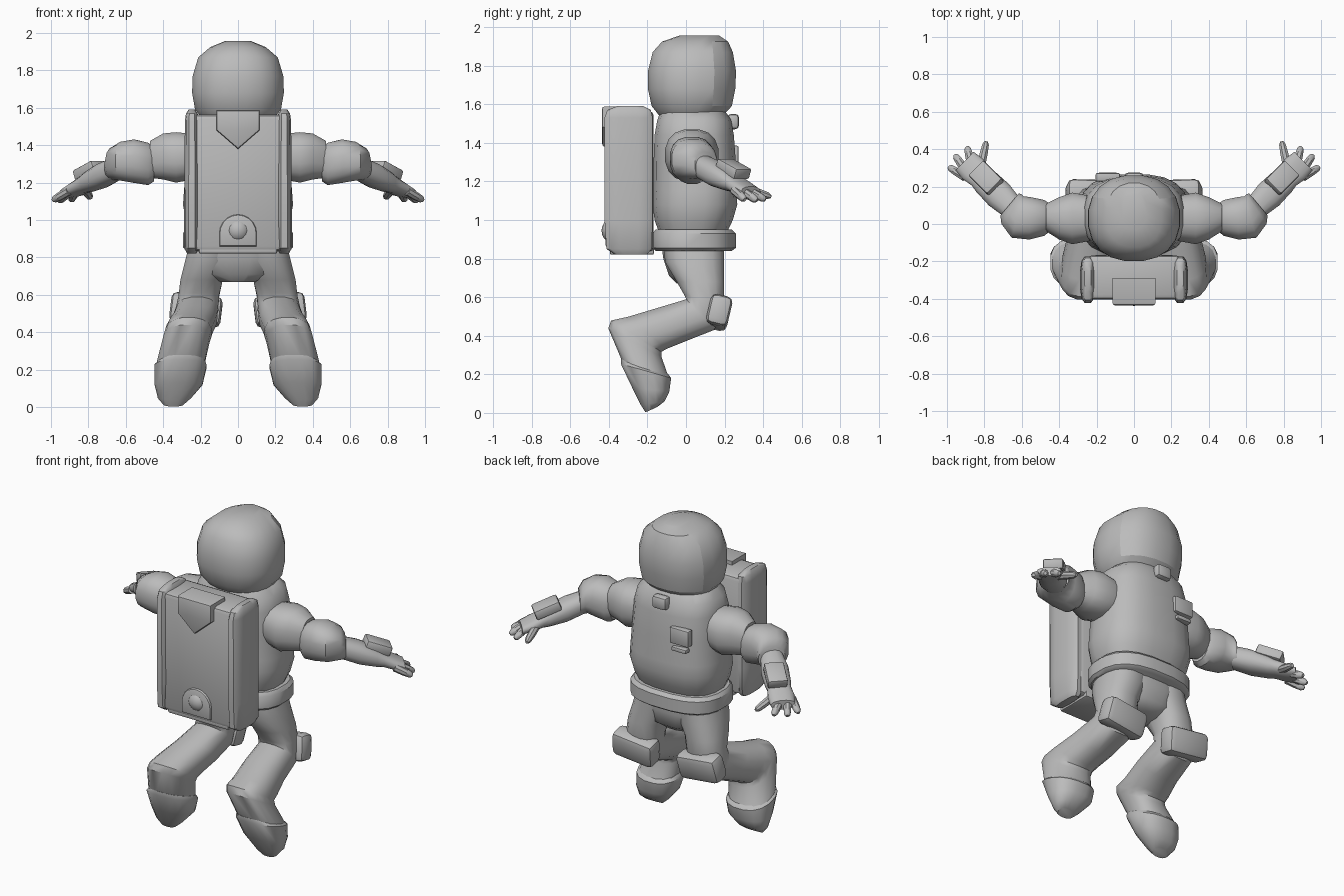
import bpy, bmesh, math
from mathutils import Vector, Matrix

if "Cube" in bpy.data.objects:
    bpy.data.objects.remove(bpy.data.objects["Cube"], do_unlink=True)

grey = bpy.data.materials.new("suit_grey")
grey.use_nodes = True
grey.diffuse_color = (0.5, 0.5, 0.5, 1)
grey.node_tree.nodes["Principled BSDF"].inputs["Base Color"].default_value = (0.5, 0.5, 0.5, 1)

X, Z = Vector((1, 0, 0)), Vector((0, 0, 1))


def finish(name, bm, mirror=False, angle=40):
    bmesh.ops.recalc_face_normals(bm, faces=bm.faces)
    mesh = bpy.data.meshes.new(name)
    bm.to_mesh(mesh)
    bm.free()
    mesh.materials.append(grey)
    ob = bpy.data.objects.new(name, mesh)
    bpy.context.collection.objects.link(ob)
    bpy.ops.object.select_all(action='DESELECT')
    ob.select_set(True)
    bpy.context.view_layer.objects.active = ob
    bpy.ops.object.shade_smooth_by_angle(angle=math.radians(angle))
    if mirror:
        ob.modifiers.new("Mirror", 'MIRROR')
    return ob


def loft(rings, sides=16, power=2.4):
    """Skin rings given as (back point, front point, half-width vector)."""
    bm = bmesh.new()
    loops = []
    for a, b, h in rings:
        a, b = Vector(a), Vector(b)
        mid, half = (a + b) / 2, (b - a) / 2
        loop = []
        for i in range(sides):
            t = math.tau * (i + 0.5) / sides
            c, s = math.cos(t), math.sin(t)
            c = math.copysign(abs(c) ** (2 / power), c)
            s = math.copysign(abs(s) ** (2 / power), s)
            loop.append(bm.verts.new(mid + h * c + half * s))
        loops.append(loop)
    for p, q in zip(loops, loops[1:]):
        for i in range(sides):
            j = (i + 1) % sides
            bm.faces.new((p[i], p[j], q[j], q[i]))
    bm.faces.new(loops[0])
    bm.faces.new(loops[-1])
    return bm


def stack(rows, x=0, **kw):
    """Level rings: half width, back y, front y, z."""
    return loft([((x, b, z), (x, f, z), X * w) for w, b, f, z in rows], **kw)


def limb(rows):
    """Leg rings: x, half width, back (y, z), front (y, z)."""
    return loft([((x, *b), (x, *f), X * w) for x, w, b, f in rows])


def block(name, centre, size, rot=Matrix(), bevel=0.02, mirror=False):
    bm = bmesh.new()
    bmesh.ops.create_cube(bm, size=1)
    bmesh.ops.scale(bm, vec=size, verts=bm.verts)
    bmesh.ops.bevel(bm, geom=bm.edges[:], offset=bevel, segments=2, profile=0.5, affect='EDGES')
    bm.transform(Matrix.Translation(centre) @ rot)
    return finish(name, bm, mirror)


def plate(name, outline, y0, y1):
    """Extrude an x-z outline along y."""
    bm = bmesh.new()
    face = bm.faces.new([bm.verts.new((x, y0, z)) for x, z in outline])
    out = bmesh.ops.extrude_face_region(bm, geom=[face])
    bmesh.ops.translate(bm, vec=(0, y1 - y0, 0),
                        verts=[v for v in out['geom'] if isinstance(v, bmesh.types.BMVert)])
    rim = [e for e in bm.edges if all(abs(v.co.y - y0) < 1e-5 for v in e.verts)]
    bmesh.ops.bevel(bm, geom=rim, offset=0.012, segments=2, profile=0.5, affect='EDGES')
    return finish(name, bm)


# Helmet with an inset visor
bm = stack([(.19, -.14, .19, 1.54), (.232, -.18, .24, 1.59), (.248, -.2, .258, 1.68),
            (.245, -.2, .262, 1.77), (.215, -.175, .245, 1.87), (.15, -.125, .22, 1.925),
            (.07, -.03, .17, 1.957)], sides=20, power=2.3)
visor = [f for f in bm.faces
         if f.calc_center_median().y > 0.13 and 1.59 < f.calc_center_median().z < 1.9]
bmesh.ops.inset_region(bm, faces=visor, thickness=0.012, depth=-0.008)
finish("helmet", bm, angle=35)

# Torso, belt and pelvis
finish("torso", stack([(.25, -.14, .21, .93), (.28, -.165, .245, 1.0), (.297, -.175, .268, 1.08),
                       (.292, -.17, .265, 1.15), (.28, -.17, .26, 1.3), (.27, -.165, .25, 1.44),
                       (.25, -.15, .235, 1.52), (.19, -.13, .2, 1.57)], sides=20, power=2.6))
finish("belt", stack([(.28, -.16, .24, .84), (.297, -.175, .26, .855), (.297, -.175, .26, .93),
                      (.28, -.16, .24, .95)], sides=20, power=2.6))
finish("pelvis", stack([(.25, -.13, .2, .87), (.26, -.12, .2, .8), (.2, -.09, .18, .71),
                        (.1, -.05, .13, .67)]))

# Chest fittings
block("neck_clasp", (0, .245, 1.51), (.1, .06, .08))
block("chest_unit", (-.14, .25, 1.335), (.13, .045, .1), bevel=0.008)
block("chest_bar", (-.14, .255, 1.255), (.1, .04, .025), bevel=0.006)

# Legs, boots and knee pads
finish("leg", limb([(.135, .13, (-.12, .86), (.2, .86)), (.155, .13, (-.11, .78), (.2, .78)),
                    (.195, .115, (-.05, .68), (.2, .68)), (.21, .11, (-.01, .61), (.2, .57)),
                    (.22, .115, (0, .59), (.15, .43)), (.235, .12, (-.15, .545), (0, .37)),
                    (.26, .125, (-.3, .5), (-.1, .33)), (.265, .125, (-.39, .48), (-.125, .315)),
                    (.275, .125, (-.405, .44), (-.125, .29)),
                    (.31, .13, (-.325, .25), (-.09, .19))]), mirror=True)
finish("boot", limb([(.3, .125, (-.34, .28), (-.09, .2)), (.308, .142, (-.34, .255), (-.075, .18)),
                     (.318, .13, (-.28, .13), (-.085, .11)), (.34, .09, (-.235, .04), (-.11, .06)),
                     (.345, .055, (-.21, .003), (-.15, .03))]), mirror=True)
block("knee_pad", (.225, .17, .52), (.275, .115, .16),
      Matrix.Rotation(-.23, 4, 'X') @ Matrix.Rotation(-.12, 4, 'Y'), 0.032, True)


def arm(name, rows):
    """Arm rings: outer (x, y), inner (x, y), centre z, half height."""
    finish(name, loft([((*a, z), (*b, z), Z * h) for a, b, z, h in rows]), True)


# Sleeves
arm("shoulder", [((.22, -.09), (.22, .15), 1.34, .12), ((.33, -.11), (.33, .17), 1.335, .137),
                 ((.4, -.085), (.4, .145), 1.34, .125), ((.47, -.04), (.47, .11), 1.325, .1)])
arm("elbow", [((.45, -.04), (.45, .11), 1.3, .095), ((.48, -.065), (.48, .13), 1.3, .115),
              ((.56, -.085), (.55, .145), 1.315, .118), ((.655, -.075), (.59, .15), 1.315, .105),
              ((.71, 0), (.6, .16), 1.305, .09), ((.715, .045), (.615, .165), 1.285, .07)])

# Forearm and palm, laid along a slanted line
ahead, across = Vector((.71, .7, 0)), Vector((-.7, .71, 0))
rows = []
for d, w, z, h in [(0, .065, 1.275, .065), (.1, .08, 1.24, .068), (.2, .075, 1.205, .055),
                   (.24, .068, 1.19, .045), (.3, .078, 1.165, .038), (.36, .07, 1.145, .028)]:
    c = Vector((.65, .085, z)) + ahead * d
    rows.append((c - across * w, c + across * w, Z * h))
finish("forearm", loft(rows), True)

slope = Vector((.69, .68, -.38)).normalized()
frame = Matrix((slope, across.normalized(), slope.cross(across).normalized())).transposed().to_4x4()
block("wrist_pad", (.79, .245, 1.265), (.155, .115, .06), frame, 0.012, True)

# Fingers and thumb
for name, root, tip in [("outer_finger", (.905, .25, 1.155), (.99, .305, 1.105)),
                        ("middle_finger", (.9, .285, 1.155), (.957, .368, 1.1)),
                        ("inner_finger", (.87, .315, 1.155), (.892, .412, 1.105)),
                        ("thumb", (.82, .3, 1.165), (.79, .44, 1.12))]:
    root, tip = Vector(root), Vector(tip)
    side = (tip - root).cross(Z).normalized()
    up = side.cross(tip - root).normalized()
    rings = []
    for t, r in [(0, .024), (.55, .023), (.88, .019), (1, .01)]:
        c = root.lerp(tip, t)
        rings.append((c - side * r, c + side * r, up * r))
    finish(name, loft(rings, sides=8, power=2), True)

# Backpack: body, side columns, base plate, flap and valve
block("backpack", (0, -.285, 1.2), (.5, .235, .73), bevel=0.025)
finish("pack_column", stack([(.025, -.37, -.2, .82), (.042, -.415, -.175, .85),
                             (.042, -.425, -.17, 1.0), (.038, -.425, -.17, 1.53),
                             (.032, -.41, -.18, 1.57), (.018, -.36, -.22, 1.59)],
                            x=.247, sides=12, power=3), True)
block("pack_base", (0, -.28, .84), (.42, .23, .04), bevel=0.01)
plate("pack_flap", [(-.115, 1.588), (-.115, 1.48), (0, 1.38), (.115, 1.48), (.115, 1.588)], -.435, -.29)
arch = [(.1 * math.cos(a), .93 + .1 * math.sin(a)) for a in (math.pi * i / 10 for i in range(11))]
plate("valve_mount", arch + [(-.1, .86), (.1, .86)], -.418, -.36)
bm = bmesh.new()
bmesh.ops.create_uvsphere(bm, u_segments=16, v_segments=10, radius=.068)
bmesh.ops.translate(bm, vec=(0, -.37, .945), verts=bm.verts)
finish("valve", bm)
